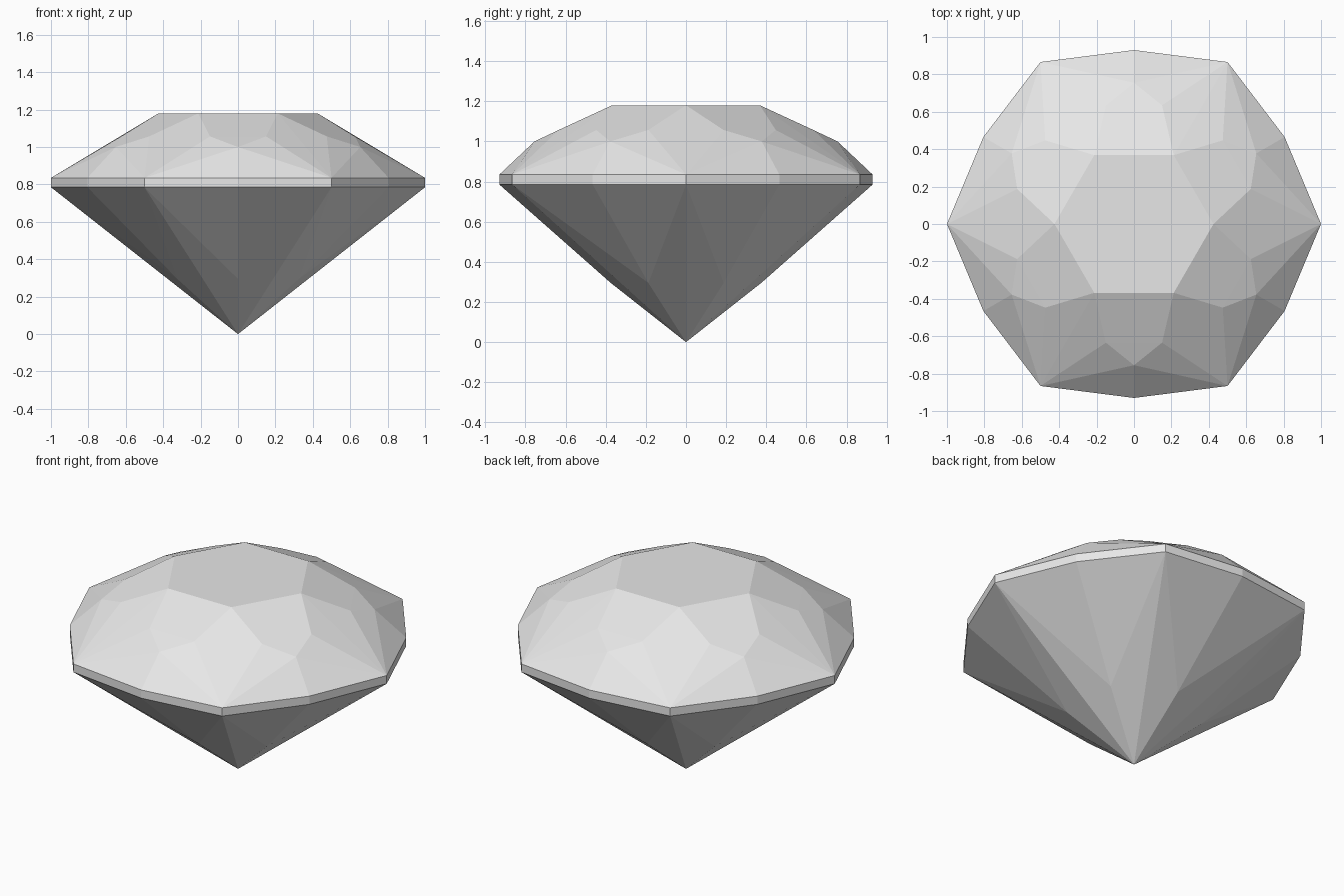
import bpy
import bmesh
from math import cos, sin, radians

default_cube = bpy.data.objects.get("Cube")
if default_cube:
    bpy.data.objects.remove(default_cube, do_unlink=True)

GIRDLE_LOW, GIRDLE_HIGH = 0.785, 0.835


def ring(radius, z, offset):
    """Six points around the axis, turned by offset degrees."""
    angles = [radians(60 * i + offset) for i in range(6)]
    return [(radius * cos(a), radius * sin(a), z) for a in angles]


# Pale grey stone
stone = bpy.data.materials.new("pale_grey_stone")
stone.use_nodes = True
colour = (0.8, 0.8, 0.8, 1)
stone.diffuse_color = colour
stone.node_tree.nodes["Principled BSDF"].inputs["Base Color"].default_value = colour

# Pavilion: bottom point and the lower facet corners
points = [(0, 0, 0)] + ring(0.375, 0.295, 30)

# Girdle: twelve-sided band
for z in (GIRDLE_LOW, GIRDLE_HIGH):
    points += ring(1, z, 0) + ring(0.93, z, 30)

# Crown: outer star corners, kite corners and the flat hexagonal table
points += ring(0.755, 1.0, 30)
points += ring(0.652, 1.057, 30 - 13.3) + ring(0.652, 1.057, 30 + 13.3)
points += ring(0.425, 1.18, 0)

# Facets: the cut stone is convex, so its hull gives every face
bm = bmesh.new()
for p in points:
    bm.verts.new(p)
bmesh.ops.convex_hull(bm, input=bm.verts)
bmesh.ops.dissolve_limit(bm, angle_limit=radians(0.3), verts=bm.verts, edges=bm.edges)
bmesh.ops.recalc_face_normals(bm, faces=bm.faces)

mesh = bpy.data.meshes.new("cut_gemstone")
bm.to_mesh(mesh)
bm.free()
mesh.materials.append(stone)
gem = bpy.data.objects.new("cut_gemstone", mesh)
bpy.context.collection.objects.link(gem)
